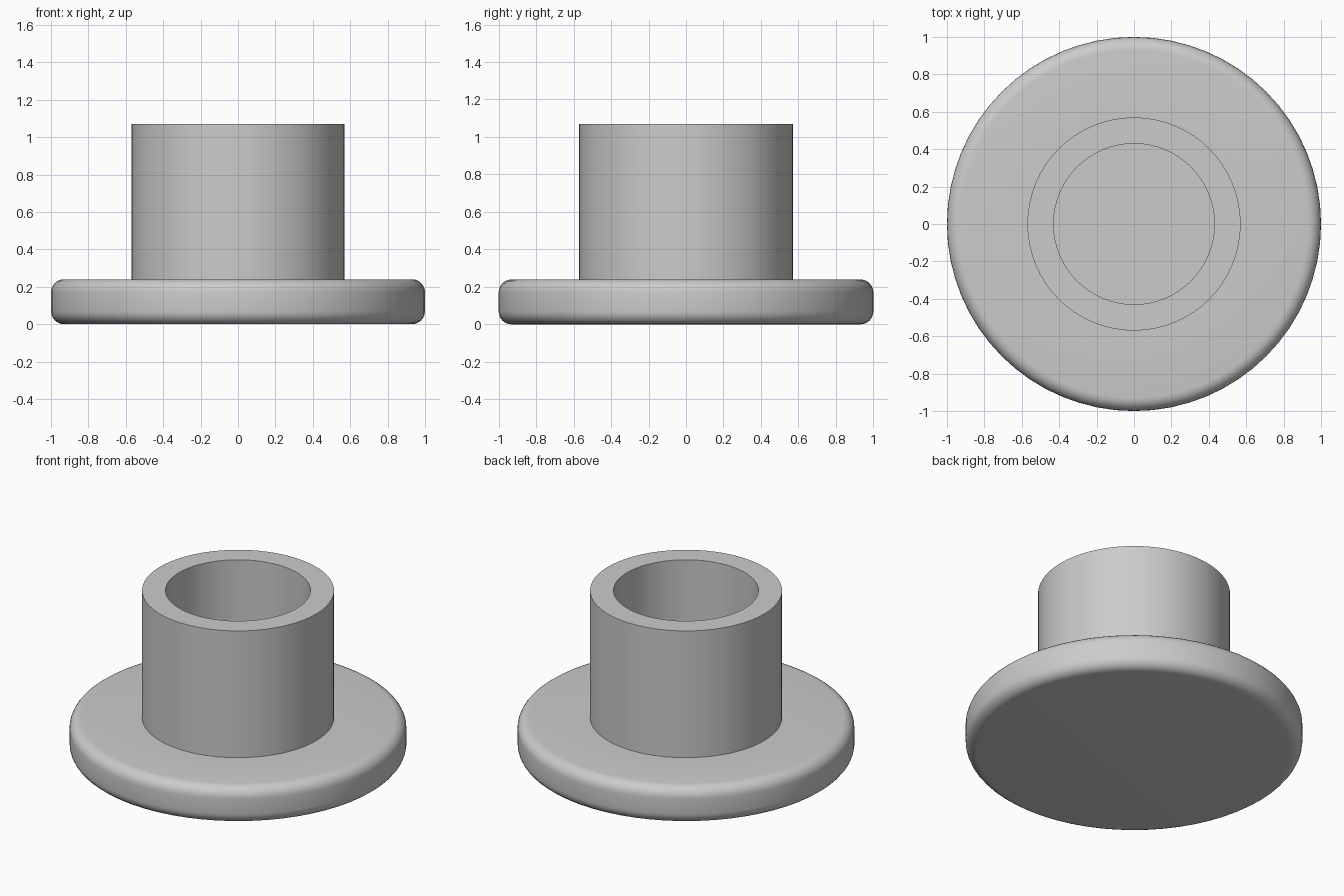
import bpy, bmesh, math

cube = bpy.data.objects.get("Cube")
if cube:
    bpy.data.objects.remove(cube, do_unlink=True)

SEGMENTS = 64
FLANGE_TOP = 0.24
SLEEVE_TOP = 1.07
EDGE = 0.07

grey = bpy.data.materials.new("plain grey")
grey.use_nodes = True
colour = (0.6, 0.6, 0.6, 1)
grey.diffuse_color = colour
grey.node_tree.nodes["Principled BSDF"].inputs["Base Color"].default_value = colour


def lathe(name, profile):
    """Spin an (r, z) profile around z; open ends are closed with flat caps."""
    bm = bmesh.new()
    rings = []
    for r, z in profile:
        angles = [math.tau * i / SEGMENTS for i in range(SEGMENTS)]
        rings.append([bm.verts.new((r * math.cos(a), r * math.sin(a), z)) for a in angles])
    for low, high in zip(rings, rings[1:]):
        for i in range(SEGMENTS):
            j = (i + 1) % SEGMENTS
            bm.faces.new((low[i], low[j], high[j], high[i]))
    bm.faces.new(rings[0][::-1])
    bm.faces.new(rings[-1])
    mesh = bpy.data.meshes.new(name)
    bm.to_mesh(mesh)
    bm.free()
    mesh.materials.append(grey)
    obj = bpy.data.objects.new(name, mesh)
    bpy.context.collection.objects.link(obj)
    bpy.ops.object.select_all(action='DESELECT')
    obj.select_set(True)
    bpy.context.view_layer.objects.active = obj
    bpy.ops.object.shade_smooth_by_angle(angle=math.radians(30))
    return obj


def rounded_edge(z, start):
    """Quarter-round of the flange rim, swept upwards from the start angle."""
    angles = [math.radians(start + 15 * i) for i in range(7)]
    return [(1 - EDGE + EDGE * math.cos(a), z + EDGE * math.sin(a)) for a in angles]


# One solid: rounded flange, upright sleeve, and blind bore down to the flange
profile = rounded_edge(EDGE, -90) + rounded_edge(FLANGE_TOP - EDGE, 0)
profile += [(0.57, FLANGE_TOP), (0.57, SLEEVE_TOP), (0.43, SLEEVE_TOP), (0.43, FLANGE_TOP)]
lathe("flanged_sleeve", profile)
